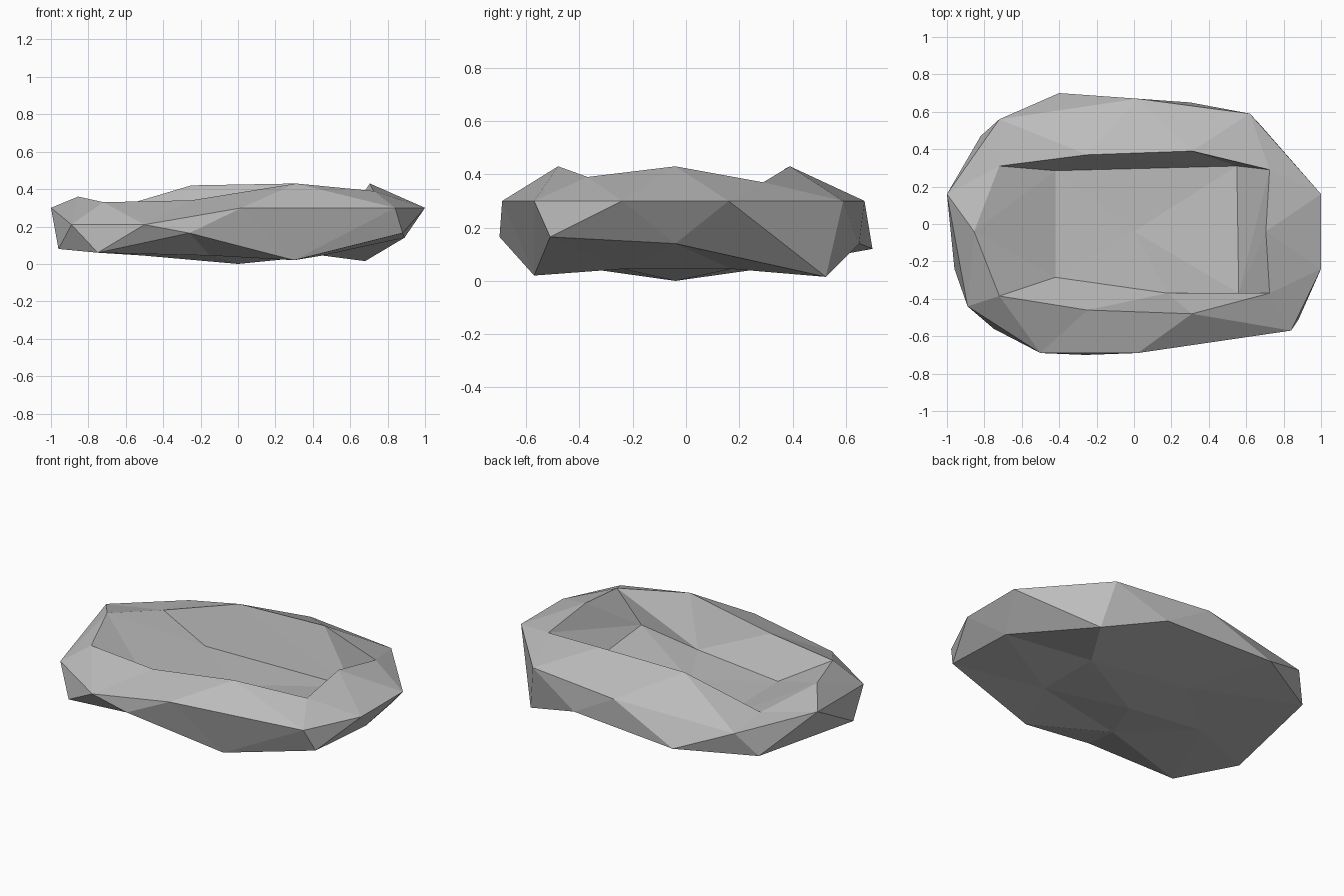
import bpy
import bmesh

cube = bpy.data.objects.get("Cube")
if cube:
    bpy.data.objects.remove(cube, do_unlink=True)

stone = bpy.data.materials.new("grey stone")
stone.use_nodes = True
GREY = (0.5, 0.5, 0.5, 1)
stone.diffuse_color = GREY
stone.node_tree.nodes["Principled BSDF"].inputs["Base Color"].default_value = GREY

# Cross-section rings of the boulder, each listed anticlockwise from +x
FLOOR = [(.56, -.37, .21), (.55, .31, .15), (-.42, .285, .15),
         (-.42, -.285, .16), (.18, -.37, .16)]
RIM = [(.705, -.04, .43), (.725, .29, .37), (.31, .39, .43), (-.25, .37, .42),
       (-.72, .31, .28), (-.855, -.04, .36), (-.72, -.385, .33),
       (-.25, -.46, .34), (.31, -.48, .43), (.725, -.37, .39)]
GIRTH = [(1, .16, .3), (.62, .59, .3), (.02, .67, .3), (-.72, .56, .245),
         (-1, .16, .3), (-.89, -.44, .21), (-.5, -.69, .21), (.02, -.69, .3),
         (.84, -.57, .3), (1, -.24, .3)]
FOOT = [(.89, -.04, .14), (.68, .525, .015), (.3, .65, .14), (-.4, .7, .12),
        (-.82, .47, .1), (-.96, -.24, .08), (-.75, -.56, .06),
        (-.26, -.7, .165), (.3, -.57, .02), (.88, -.51, .165)]
BASE = [(.45, .17, .045), (-.15, .28, .045), (-.51, -.03, .045),
        (-.15, -.36, .045), (.45, -.235, .045)]

bm = bmesh.new()


def ring(points):
    return [bm.verts.new(p) for p in points]


def band(a, b):
    """Zigzag triangles between two rings offset by half a step."""
    for k in range(len(a)):
        n = (k + 1) % len(a)
        bm.faces.new((a[k], b[k], a[n]))
        bm.faces.new((a[n], b[k], b[n]))


def cap(center, inner, outer, shift):
    """Fan around a centre, joined to an outer ring with twice the points."""
    c = bm.verts.new(center)
    size = len(outer)
    for i, v in enumerate(inner):
        w = inner[(i + 1) % len(inner)]
        before, at, after = (outer[(2 * i + shift + s) % size] for s in (-1, 0, 1))
        bm.faces.new((c, v, w))
        bm.faces.new((v, after, w))
        bm.faces.new((v, before, at))
        bm.faces.new((v, at, after))


floor, rim, girth, foot, base = map(ring, (FLOOR, RIM, GIRTH, FOOT, BASE))

# Hollow top, sides and underside
cap((0, -.04, .15), floor, rim, 0)
band(rim, girth)
band(foot, girth)
cap((0, -.04, 0), base, foot, 1)

bmesh.ops.recalc_face_normals(bm, faces=bm.faces)
mesh = bpy.data.meshes.new("hollow_boulder")
bm.to_mesh(mesh)
bm.free()
mesh.materials.append(stone)
boulder = bpy.data.objects.new("hollow_boulder", mesh)
bpy.context.collection.objects.link(boulder)
